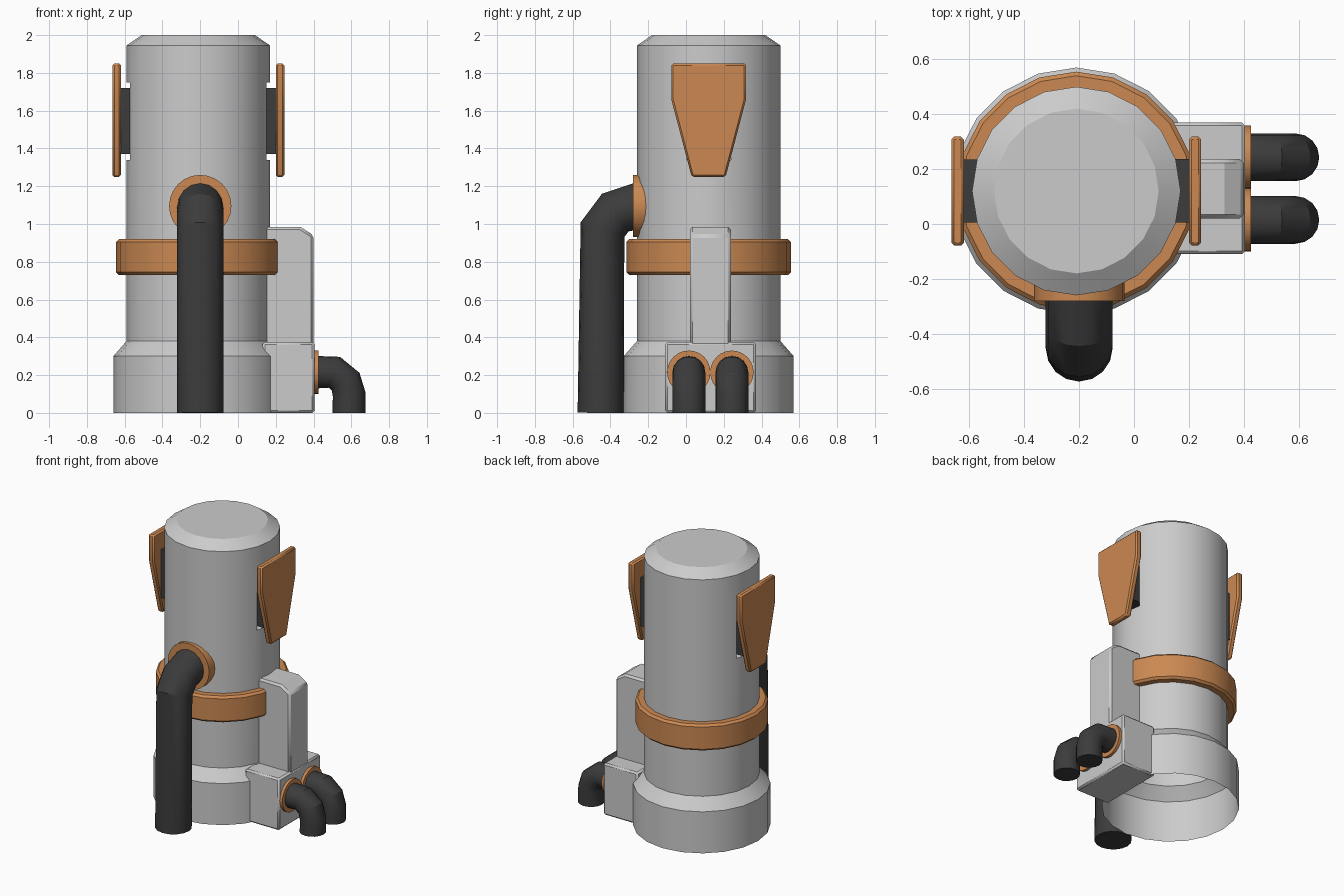
import bpy, bmesh, math
from mathutils import Matrix, Vector

cube = bpy.data.objects.get("Cube")
if cube:
    bpy.data.objects.remove(cube, do_unlink=True)

CX, CY, SIDES = -0.21, 0.12, 20    # axis of the tank


def material(name, rgb):
    m = bpy.data.materials.new(name)
    m.use_nodes = True
    m.diffuse_color = (*rgb, 1)
    m.node_tree.nodes["Principled BSDF"].inputs["Base Color"].default_value = (*rgb, 1)
    return m


GREY = material("light grey metal", (0.6, 0.6, 0.6))
ORANGE = material("orange paint", (0.6, 0.25, 0.085))
DARK = material("dark rubber", (0.045, 0.045, 0.045))


def finish(name, bm, mat, bevel=0.0):
    bmesh.ops.recalc_face_normals(bm, faces=bm.faces)
    me = bpy.data.meshes.new(name)
    bm.to_mesh(me)
    bm.free()
    return place(name, me, mat, bevel)


def place(name, me, mat, bevel=0.0):
    me.materials.clear()
    me.materials.append(mat)
    ob = bpy.data.objects.new(name, me)
    bpy.context.collection.objects.link(ob)
    bpy.ops.object.select_all(action='DESELECT')
    bpy.context.view_layer.objects.active = ob
    ob.select_set(True)
    bpy.ops.object.shade_smooth_by_angle(angle=math.radians(25))
    if bevel:
        mod = ob.modifiers.new("edge bevel", 'BEVEL')
        mod.width, mod.segments = bevel, 1
        mod.limit_method, mod.angle_limit = 'ANGLE', math.radians(35)
    return ob


def lathe(profile, closed=False):
    """Turn (radius, height) points around the tank axis."""
    bm = bmesh.new()
    rings = []
    for r, z in profile:
        angles = [math.tau * i / SIDES for i in range(SIDES)]
        rings.append([bm.verts.new((CX + r * math.cos(a), CY + r * math.sin(a), z))
                      for a in angles])
    pairs = list(zip(rings, rings[1:]))
    if closed:
        pairs.append((rings[-1], rings[0]))
    for lo, hi in pairs:
        for i in range(SIDES):
            j = (i + 1) % SIDES
            bm.faces.new((lo[i], lo[j], hi[j], hi[i]))
    if not closed:
        bm.faces.new(rings[-1])
    return bm


def prism(name, outline, axis, start, end, mat, bevel):
    """Extrude an outline along x (outline in y, z) or y (outline in x, z)."""
    bm = bmesh.new()
    if axis == 'X':
        vs = [bm.verts.new((start, a, b)) for a, b in outline]
        step = Vector((end - start, 0, 0))
    else:
        vs = [bm.verts.new((a, start, b)) for a, b in outline]
        step = Vector((0, end - start, 0))
    face = bm.faces.new(vs)
    new = bmesh.ops.extrude_face_region(bm, geom=[face], use_keep_orig=True)["geom"]
    bmesh.ops.translate(bm, vec=step, verts=[v for v in new if isinstance(v, bmesh.types.BMVert)])
    return finish(name, bm, mat, bevel)


def rect(a0, a1, b0, b1):
    return [(a0, b0), (a1, b0), (a1, b1), (a0, b1)]


def hose(name, points, radius):
    cu = bpy.data.curves.new(name, 'CURVE')
    cu.dimensions = '3D'
    cu.bevel_depth, cu.bevel_resolution, cu.use_fill_caps = radius, 6, True
    sp = cu.splines.new('POLY')
    sp.points.add(len(points) - 1)
    for p, co in zip(sp.points, points):
        p.co = (*co, 1)
    tmp = bpy.data.objects.new(name + " path", cu)
    bpy.context.collection.objects.link(tmp)
    dg = bpy.context.evaluated_depsgraph_get()
    me = bpy.data.meshes.new_from_object(tmp.evaluated_get(dg))
    bpy.data.objects.remove(tmp, do_unlink=True)
    ob = place(name, me, DARK)
    bpy.ops.object.shade_smooth_by_angle(angle=math.radians(50))
    return ob


def flange(name, centre, axis, radius, depth):
    bm = bmesh.new()
    turn = Matrix.Rotation(math.pi / 2, 4, 'Y' if axis == 'X' else 'X')
    bmesh.ops.create_cone(bm, cap_ends=True, segments=24, radius1=radius, radius2=radius,
                          depth=depth, matrix=Matrix.Translation(centre) @ turn)
    return finish(name, bm, ORANGE)


# Tank shell, open underneath, with a recess on each side for the fin mounts
LOW, HIGH = 1.34, 1.75
shell = lathe([(0.45, 0), (0.45, 0.30), (0.38, 0.38), (0.38, LOW), (0.38, HIGH),
               (0.38, 1.945), (0.30, 2.0)])
for side in (-1, 1):
    patch = []
    for f in shell.faces:
        c = f.calc_center_median()
        if LOW < c.z < HIGH and (c.x - CX) * side > 0.3 and abs(c.y - CY) < 0.1:
            patch.append(f)
    new = bmesh.ops.extrude_face_region(shell, geom=patch)["geom"]
    bmesh.ops.translate(shell, vec=(-0.06 * side, 0, 0),
                        verts=[v for v in new if isinstance(v, bmesh.types.BMVert)])
    bmesh.ops.delete(shell, geom=[f for f in patch if f.is_valid], context='FACES_ONLY')
finish("tank_shell", shell, GREY)

# Clamp band around the tank
finish("clamp_band", lathe([(0.37, 0.73), (0.42, 0.73), (0.435, 0.745), (0.435, 0.905),
                            (0.42, 0.92), (0.37, 0.92)], closed=True), ORANGE)

# Side fins and their mounts
fin = [(-0.198, 1.85), (-0.198, 1.66), (-0.09, 1.25), (0.09, 1.25), (0.198, 1.66), (0.198, 1.85)]
fin = [(CY + y, z) for y, z in fin]
for side, label in ((1, "left"), (-1, "right")):
    prism(label + "_fin", fin, 'X', CX + side * 0.41, CX + side * 0.455, ORANGE, 0.01)
    prism(label + "_fin_mount", rect(CY - 0.115, CY + 0.115, 1.37, 1.72), 'X',
          CX + side * 0.28, CX + side * 0.415, DARK, 0)

# Valve housing and the tall duct above it
prism("valve_housing", rect(0.13, 0.405, 0, 0.375), 'Y', -0.11, 0.37, GREY, 0.012)
prism("tall_duct", [(0.10, 0.30), (0.40, 0.30), (0.40, 0.94), (0.33, 0.985), (0.10, 0.985)],
      'Y', 0.02, 0.237, GREY, 0.014)

# Small outlet hoses
for y, label in ((0.015, "front"), (0.243, "back")):
    flange(label + "_outlet_flange", (0.408, y, 0.215), 'X', 0.115, 0.035)
    hose(label + "_outlet_hose", [(0.39, y, 0.215), (0.51, y, 0.215), (0.57, y, 0.165),
                                  (0.588, y, 0.10), (0.588, y, 0)], 0.087)

# Large front hose
flange("main_hose_flange", (-0.2, -0.235, 1.095), 'Y', 0.165, 0.09)
hose("main_hose", [(-0.2, -0.452, 0), (-0.2, -0.442, 0.97), (-0.2, -0.375, 1.06),
                   (-0.2, -0.24, 1.10)], 0.122)
